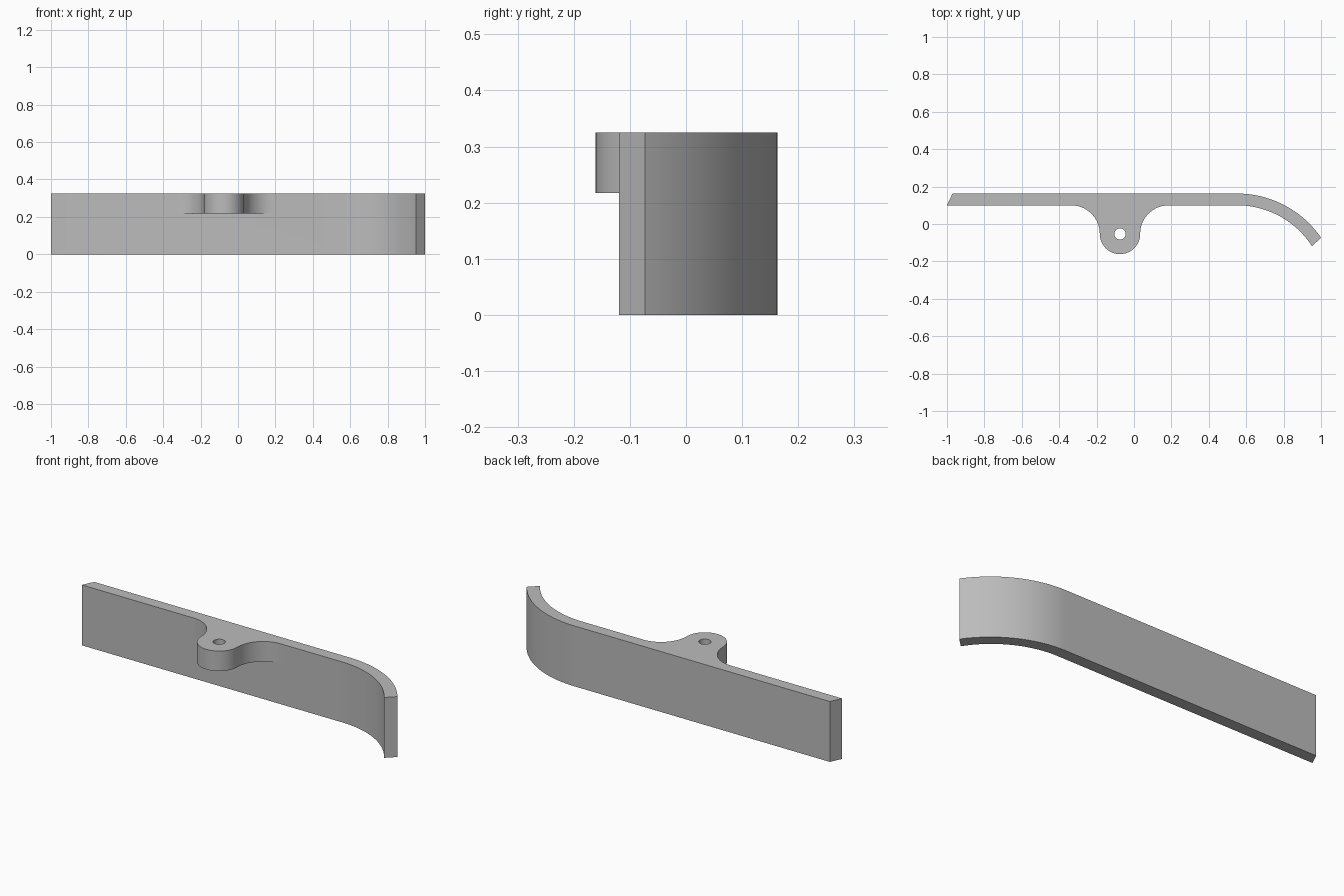
import bpy, bmesh
from math import sin, cos, pi, atan2, hypot, radians

if "Cube" in bpy.data.objects:
    bpy.data.objects.remove(bpy.data.objects["Cube"], do_unlink=True)

HEIGHT = 0.325
LUG_Z = 0.217
FRONT, BACK = 0.10, 0.163
LUG_X, LUG_Y, LUG_R = -0.075, -0.053, 0.108
BEND_X = 0.55

grey = bpy.data.materials.new("plain grey")
grey.use_nodes = True
colour = (0.5, 0.5, 0.5, 1)
grey.diffuse_color = colour
grey.node_tree.nodes["Principled BSDF"].inputs["Base Color"].default_value = colour


def arc(cx, cy, r, start, end, n=24):
    return [(cx + r * cos(start + (end - start) * i / n),
             cy + r * sin(start + (end - start) * i / n)) for i in range(n + 1)]


def bend(y, tip_x, tip_y):
    """Arc leaving the straight bar at height y and ending at the tip."""
    dx, dy = tip_x - BEND_X, y - tip_y
    r = (dx * dx + dy * dy) / (2 * dy)
    return arc(BEND_X, y - r, r, pi / 2, atan2(tip_y - y + r, dx), 32)


def prism(name, profile, z0, z1):
    """Extrude a closed plan outline between two heights."""
    bm = bmesh.new()
    face = bm.faces.new([bm.verts.new((x, y, z0)) for x, y in profile])
    top = bmesh.ops.extrude_face_region(bm, geom=[face])["geom"]
    verts = [v for v in top if isinstance(v, bmesh.types.BMVert)]
    bmesh.ops.translate(bm, verts=verts, vec=(0, 0, z1 - z0))
    bmesh.ops.recalc_face_normals(bm, faces=bm.faces)
    mesh = bpy.data.meshes.new(name)
    bm.to_mesh(mesh)
    bm.free()
    mesh.materials.append(grey)
    obj = bpy.data.objects.new(name, mesh)
    bpy.context.collection.objects.link(obj)
    return obj


def combine(target, tool, operation):
    """Apply a boolean and discard the tool."""
    bpy.context.view_layer.objects.active = target
    mod = target.modifiers.new(operation, "BOOLEAN")
    mod.operation, mod.solver, mod.object = operation, "EXACT", tool
    bpy.ops.object.modifier_apply(modifier=mod.name)
    bpy.data.objects.remove(tool, do_unlink=True)


# Long bar with a slanted left end and a curved right end
outer = bend(BACK, 1.0, -0.073)
inner = bend(FRONT, 0.952, -0.119)
bar = prism("curved_bar", [(-1, FRONT), (-0.97, BACK)] + outer + inner[::-1], 0, HEIGHT)

# Rounded lug blending into the bar through two fillets
fillet = FRONT - LUG_Y
reach = LUG_R + fillet
left = arc(LUG_X - reach, LUG_Y, fillet, pi / 2, 0)
nose = arc(LUG_X, LUG_Y, LUG_R, pi, 2 * pi, 32)
right = arc(LUG_X + reach, LUG_Y, fillet, pi, pi / 2)
root = [(LUG_X + reach, FRONT + 0.03), (LUG_X - reach, FRONT + 0.03)]
lug = prism("lug", left + nose[1:-1] + right + root, LUG_Z, HEIGHT)

# Pivot hole through the lug
hole = prism("hole_cutter", arc(LUG_X, LUG_Y, 0.03, 0, 2 * pi, 32)[:-1], LUG_Z - 0.05, HEIGHT + 0.05)
combine(lug, hole, "DIFFERENCE")
combine(bar, lug, "UNION")

bpy.ops.object.select_all(action="DESELECT")
bar.select_set(True)
bpy.context.view_layer.objects.active = bar
bpy.ops.object.shade_smooth_by_angle(angle=radians(30))
